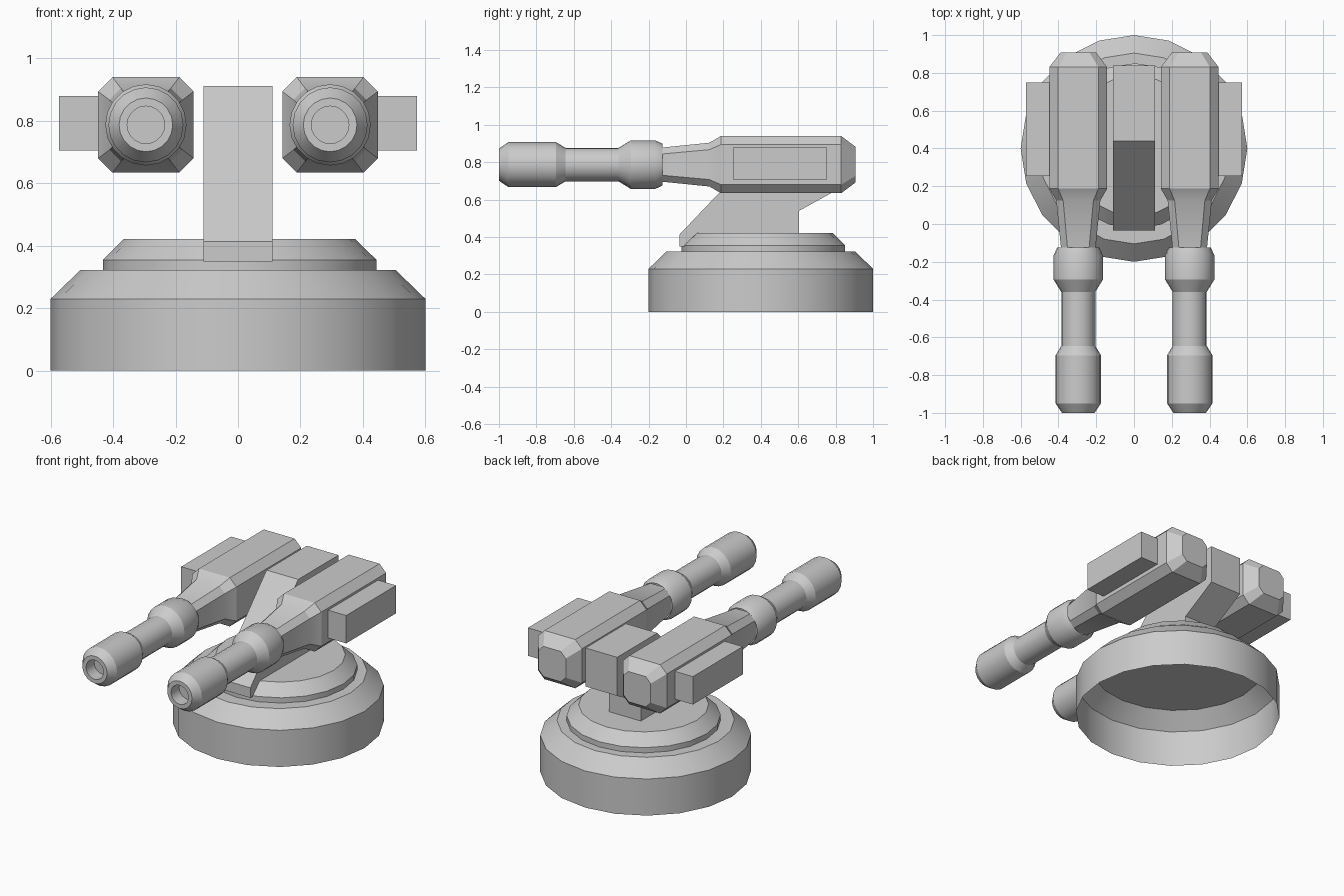
import bpy, bmesh, math

cube = bpy.data.objects.get("Cube")
if cube:
    bpy.data.objects.remove(cube, do_unlink=True)

grey = bpy.data.materials.new("plain grey")
grey.use_nodes = True
grey.diffuse_color = (0.6, 0.6, 0.6, 1)
grey.node_tree.nodes["Principled BSDF"].inputs["Base Color"].default_value = (0.6, 0.6, 0.6, 1)

GUN_X, GUN_Z = 0.295, 0.787


def loft(name, rings, cap_start=True, cap_end=True, mirror=False):
    """Skin a list of equal-length point rings into one object."""
    bm = bmesh.new()
    loops = [[bm.verts.new(p) for p in ring] for ring in rings]
    n = len(loops[0])
    for a, b in zip(loops, loops[1:]):
        for i in range(n):
            j = (i + 1) % n
            bm.faces.new((a[i], a[j], b[j], b[i]))
    if cap_start:
        bm.faces.new(loops[0])
    if cap_end:
        bm.faces.new(loops[-1])
    bmesh.ops.recalc_face_normals(bm, faces=bm.faces)
    mesh = bpy.data.meshes.new(name)
    bm.to_mesh(mesh)
    bm.free()
    mesh.materials.append(grey)
    ob = bpy.data.objects.new(name, mesh)
    bpy.context.collection.objects.link(ob)
    bpy.ops.object.select_all(action='DESELECT')
    ob.select_set(True)
    bpy.context.view_layer.objects.active = ob
    bpy.ops.object.shade_smooth_by_angle(angle=math.radians(25))
    if mirror:
        ob.modifiers.new("Mirror", 'MIRROR')
    return ob


def circle(r, n=20):
    return [(r * math.sin(2 * math.pi * i / n), r * math.cos(2 * math.pi * i / n)) for i in range(n)]


def flat_ring(r, z, cx=0.0, cy=0.4):
    return [(cx + u, cy + v, z) for u, v in circle(r)]


def gun_ring(section, y):
    return [(GUN_X + u, y, GUN_Z + v) for u, v in section]


def octagon(h, f):
    """Square of half size h with corners cut back to half flat f."""
    return [(h, -f), (h, f), (f, h), (-f, h), (-h, f), (-h, -f), (-f, -h), (f, -h)]


# Round base: hollow below, with a bevelled shoulder
loft("base", [flat_ring(r, z) for r, z in ((0.6, 0), (0.6, 0.23), (0.505, 0.322))],
     cap_start=False)

# Turning ring on top of the base
loft("turntable", [flat_ring(r, z, 0.005, 0.413) for r, z in
                   ((0.438, 0.322), (0.438, 0.355), (0.37, 0.422))], cap_start=False)

# Central post, a side profile given width
post = [(-0.035, 0.35), (-0.035, 0.413), (0.44, 0.912), (0.84, 0.912),
        (0.84, 0.67), (0.605, 0.54), (0.605, 0.35)]
loft("post", [[(x, y, z) for y, z in post] for x in (-0.11, 0.11)])

# Gun housings with tapered necks
loft("gun_housing", [gun_ring(octagon(h, f), y) for y, h, f in (
    (-0.15, 0.089, 0.055), (0.125, 0.117, 0.08), (0.187, 0.153, 0.107),
    (0.83, 0.153, 0.107), (0.907, 0.095, 0.06))], mirror=True)

# Barrels: collar, tube, muzzle and bore
loft("barrel", [gun_ring(circle(r), y) for y, r in (
    (-0.125, 0.112), (-0.165, 0.13), (-0.295, 0.13), (-0.36, 0.09), (-0.645, 0.09),
    (-0.695, 0.12), (-0.95, 0.12), (-1.0, 0.086), (-1.0, 0.06), (-0.92, 0.06))],
     cap_start=False, mirror=True)

# Side pods
pod = [(0.255, 0.705), (0.75, 0.705), (0.75, 0.88), (0.255, 0.88)]
loft("side_pod", [[(x, y, z) for y, z in pod] for x in (0.44, 0.573)], mirror=True)
